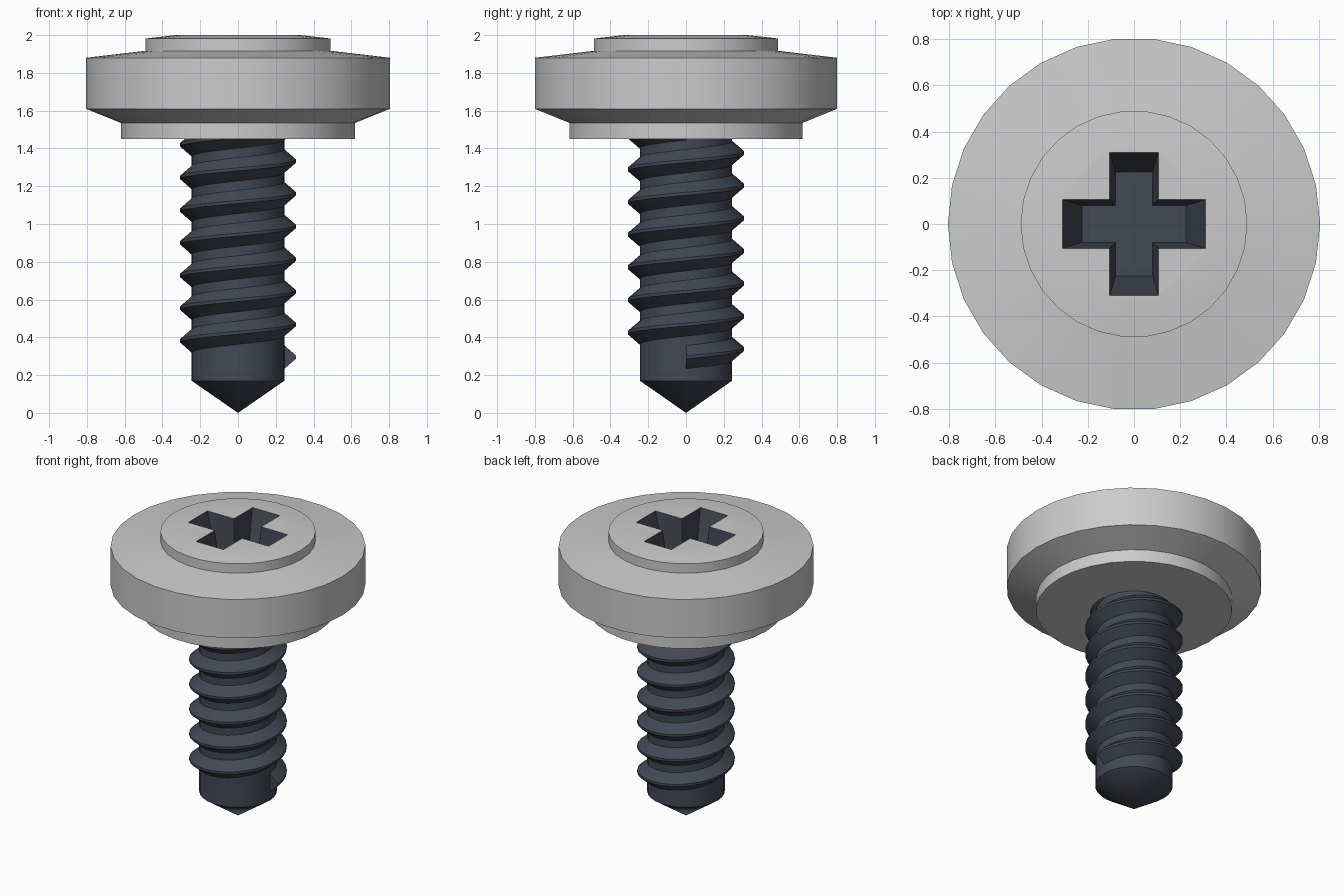
import bpy, bmesh
from math import sin, cos, tau, radians

if "Cube" in bpy.data.objects:
    bpy.data.objects.remove(bpy.data.objects["Cube"])

SIDES = 30
dark = bpy.data.materials.new("dark_steel")
dark.diffuse_color = (0.055, 0.065, 0.09, 1)
dark.use_nodes = True
dark.node_tree.nodes["Principled BSDF"].inputs["Base Color"].default_value = dark.diffuse_color


def make_object(name, bm, mats=()):
    bmesh.ops.recalc_face_normals(bm, faces=bm.faces)
    mesh = bpy.data.meshes.new(name)
    bm.to_mesh(mesh)
    bm.free()
    ob = bpy.data.objects.new(name, mesh)
    bpy.context.collection.objects.link(ob)
    for m in mats:
        mesh.materials.append(m)
    return ob


def bridge(bm, a, b):
    n = len(a)
    for i in range(n):
        j = (i + 1) % n
        bm.faces.new((a[i], a[j], b[j], b[i]))


def lathe(name, profile, mats=()):
    """Revolve (radius, z) points; a zero radius closes to a point."""
    bm = bmesh.new()
    rings = []
    for r, z in profile:
        rings.append([bm.verts.new((r * cos(tau * i / SIDES), r * sin(tau * i / SIDES), z))
                      for i in range(SIDES)])
    for a, b in zip(rings, rings[1:]):
        bridge(bm, a, b)
    bm.faces.new(rings[0])
    bm.faces.new(rings[-1])
    bmesh.ops.remove_doubles(bm, verts=bm.verts, dist=1e-5)
    return make_object(name, bm, mats)


def smooth(ob):
    bpy.ops.object.select_all(action='DESELECT')
    ob.select_set(True)
    bpy.context.view_layer.objects.active = ob
    bpy.ops.object.shade_smooth_by_angle(angle=radians(25))


# Head: flanged washer body with a raised crown
head = lathe("screw_head", [(0.62, 1.45), (0.62, 1.535), (0.805, 1.61), (0.805, 1.88),
                            (0.49, 1.917), (0.49, 1.982), (0.33, 2.0)], (None, dark))

# Cross recess: tapered cutter whose dark faces stay in the head
bm = bmesh.new()
rings = []
for z, arm, w in ((1.70, 0.225, 0.08), (2.03, 0.3185, 0.1075)):
    ring = []
    for k in range(4):
        c, s = cos(k * tau / 4), sin(k * tau / 4)
        for x, y in ((arm, -w), (arm, w), (w, w)):
            ring.append(bm.verts.new((x * c - y * s, x * s + y * c, z)))
    rings.append(ring)
bridge(bm, *rings)
for ring in rings:
    bm.faces.new(ring)
for f in bm.faces:
    f.material_index = 1
cutter = make_object("recess_cutter", bm, (None, dark))
cutter.hide_render = True

cut = head.modifiers.new("cross_recess", 'BOOLEAN')
cut.operation = 'DIFFERENCE'
cut.solver = 'EXACT'
cut.object = cutter
bpy.context.view_layer.objects.active = head
bpy.ops.object.modifier_apply(modifier=cut.name)
bpy.data.objects.remove(cutter)
smooth(head)

# Shank with a conical point
shank = lathe("shank", [(0.0, 0.0), (0.245, 0.17), (0.245, 1.5)], (dark,))
smooth(shank)

# Thread: trapezoid section swept up a right-hand helix, starting at +x
PITCH, START, TURNS = 0.173, 0.295, 7
section = [(0.235, -0.07), (0.308, -0.008), (0.308, 0.008), (0.235, 0.07)]
bm = bmesh.new()
rings = []
for i in range(SIDES * TURNS + 1):
    a = tau * i / SIDES
    z0 = START + PITCH * i / SIDES
    rings.append([bm.verts.new((r * cos(a), r * sin(a), z0 + dz)) for r, dz in section])
for a, b in zip(rings, rings[1:]):
    bridge(bm, a, b)
bm.faces.new(rings[0])
bm.faces.new(rings[-1])
thread = make_object("thread", bm, (dark,))
smooth(thread)
